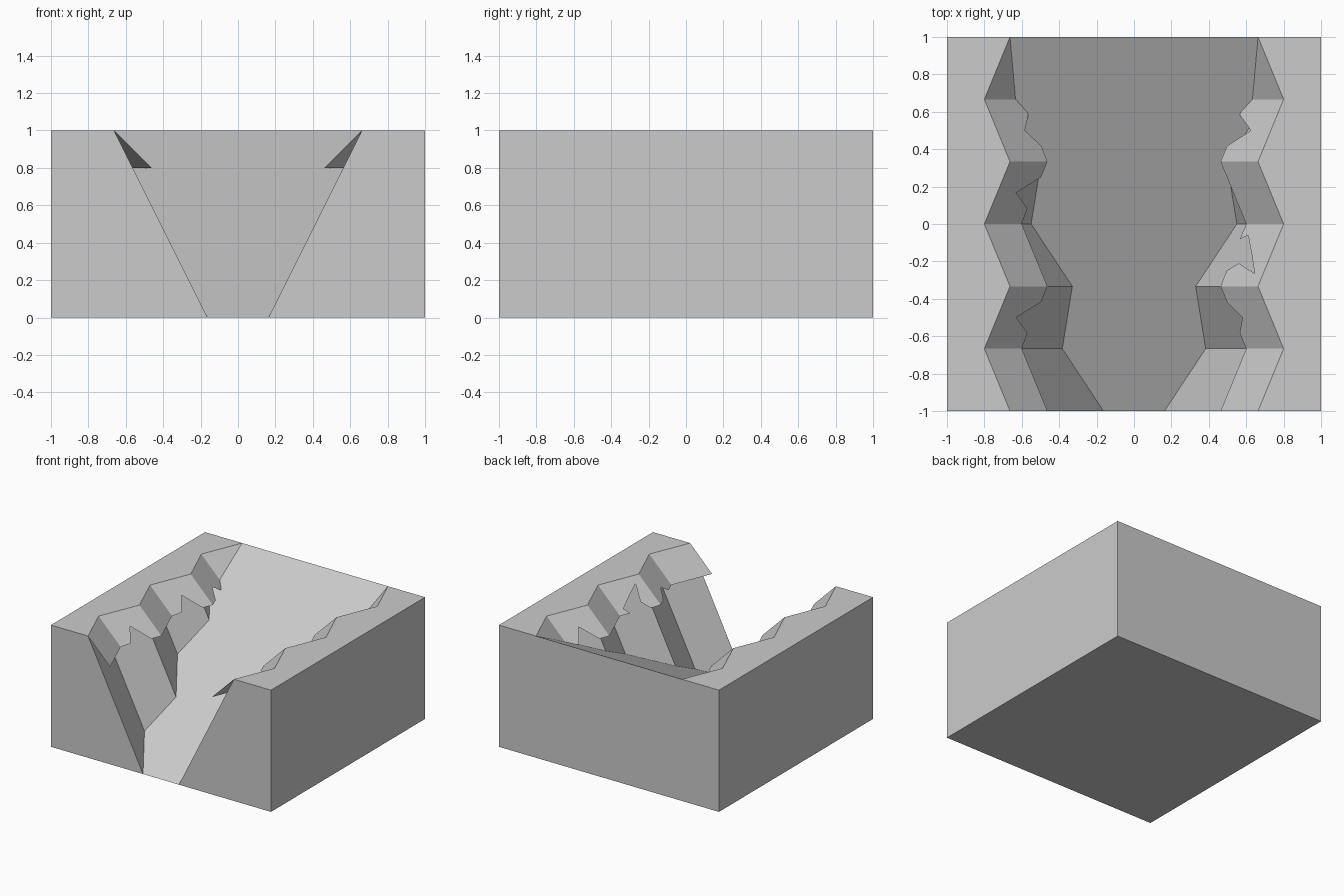
import bpy, bmesh

if "Cube" in bpy.data.objects:
    bpy.data.objects.remove(bpy.data.objects["Cube"])

N = 6
RIM = [0.663 if i % 2 == 0 else 0.80 for i in range(N + 1)]
YS = [-1 + 2 * i / N for i in range(N + 1)]

# broken edge points (x, y) between rim stations, keyed by segment
LEFT_BREAKS = {
    1: [(0.57, -0.583), (0.63, -0.5), (0.497, -0.417)],
    3: [(0.57, 0.083), (0.63, 0.167), (0.497, 0.25)],
    4: [(0.495, 0.417), (0.583, 0.5), (0.565, 0.583)],
}
RIGHT_BREAKS = {
    1: [(0.565, -0.583), (0.58, -0.5), (0.497, -0.417)],
    2: [(0.495, -0.25), (0.56, -0.21), (0.645, -0.265), (0.63, -0.165),
        (0.61, -0.06), (0.565, -0.083)],
    4: [(0.497, 0.417), (0.625, 0.5), (0.565, 0.583)],
}


def floor_z(y):
    return (y + 1) / 2


def finish(bm, name):
    mesh = bpy.data.meshes.new(name)
    bm.to_mesh(mesh)
    bm.free()
    obj = bpy.data.objects.new(name, mesh)
    bpy.context.collection.objects.link(obj)
    return obj


def build_block():
    # solid block with a V-shaped canyon and a ramp floor
    bm = bmesh.new()
    bottoms = []
    for s in (-1, 1):
        rim = [(s * r, y, 1) for r, y in zip(RIM, YS)]
        foot = [(s * (r - 0.5 * (1 - floor_z(y))), y, floor_z(y))
                for r, y in zip(RIM, YS)]
        foot[-1] = rim[-1]
        bottoms.append(foot)
        polys = [rim + [(s, 1, 1), (s, -1, 1)],                         # plateau
                 [(s, -1, 0), foot[0], rim[0], (s, -1, 1)],             # front
                 [(s, -1, 0), (s, 1, 0), (s, 1, 1), (s, -1, 1)]]        # side
        for i in range(N):                                              # walls
            quad = [rim[i], rim[i + 1], foot[i + 1], foot[i]]
            polys.append(quad if i < N - 1 else [rim[i], rim[i + 1], foot[i]])
        for p in polys:
            bm.faces.new([bm.verts.new(c) for c in p])
    left, right = bottoms
    for p in (left + right[::-1],                                       # ramp
              [(-1, 1, 0), (1, 1, 0), (1, 1, 1), right[-1], left[-1], (-1, 1, 1)],
              [(-1, -1, 0), left[0], right[0], (1, -1, 0), (1, 1, 0), (-1, 1, 0)]):
        bm.faces.new([bm.verts.new(c) for c in p])
    bmesh.ops.remove_doubles(bm, verts=bm.verts, dist=1e-4)
    bmesh.ops.recalc_face_normals(bm, faces=bm.faces)
    finish(bm, "canyon_block")


def build_ledge(name, s, breaks):
    # thin overhanging sheets dropping at 45 degrees from the rim
    bm = bmesh.new()
    for i in range(N):
        y0, y1, r0, r1 = YS[i], YS[i + 1], RIM[i], RIM[i + 1]
        edge = [(r0 - 0.2, y0)] + breaks.get(i, []) + [(r1 - 0.2, y1)]
        pts = [(s * r1, y1, 1), (s * r0, y0, 1)]
        top = lambda y: r0 + (r1 - r0) * (y - y0) / (y1 - y0)
        pts += [(s * x, y, 1 - (top(y) - x)) for x, y in edge]
        face = bm.faces.new([bm.verts.new(c) for c in pts])
        face.normal_update()
        if face.normal.z < 0:
            face.normal_flip()
    bmesh.ops.remove_doubles(bm, verts=bm.verts, dist=1e-4)
    finish(bm, name)


build_block()
build_ledge("left_ledge", -1, LEFT_BREAKS)
build_ledge("right_ledge", 1, RIGHT_BREAKS)
